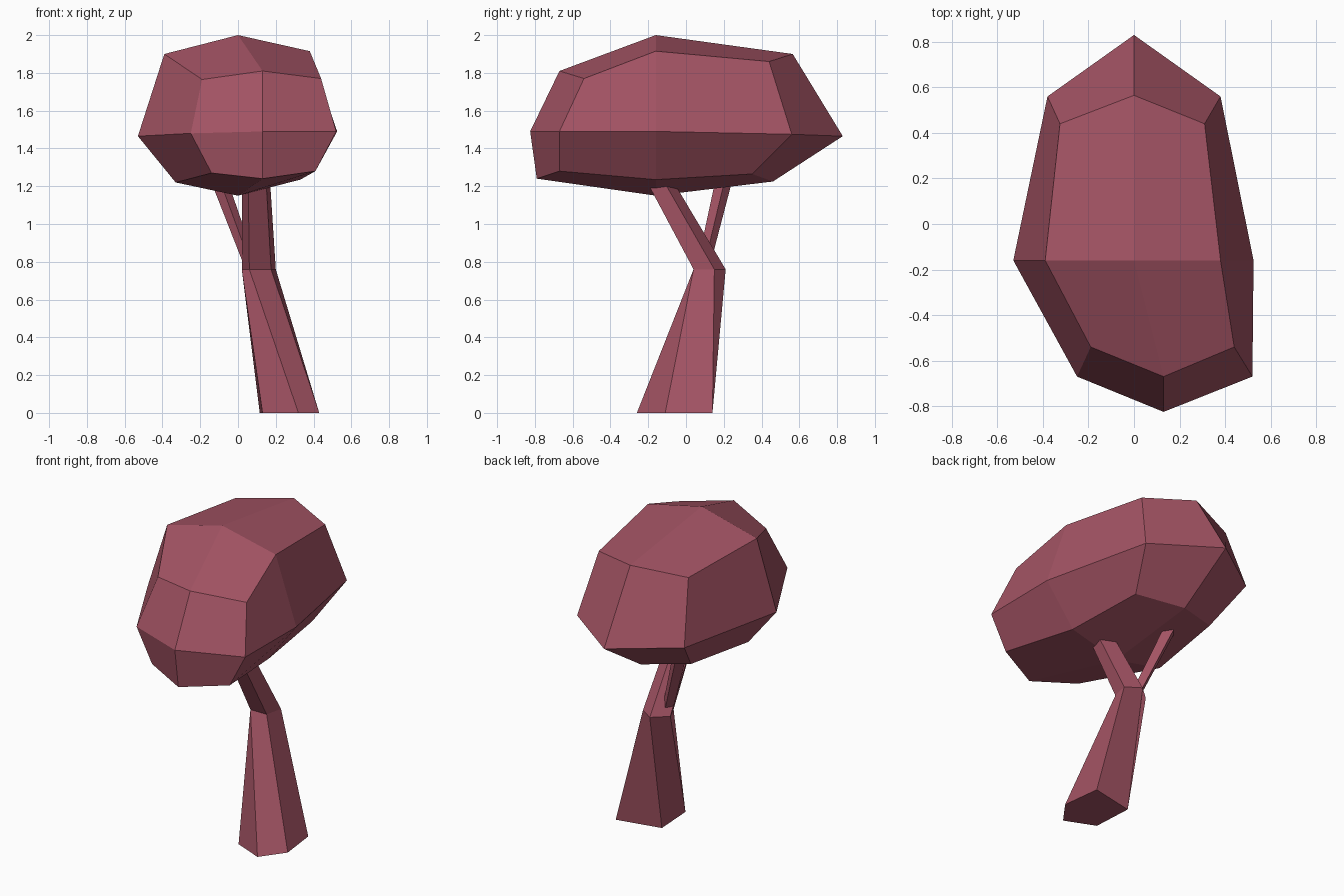
import bpy
from mathutils import Vector
from math import sin, cos, pi

if "Cube" in bpy.data.objects:
    bpy.data.objects.remove(bpy.data.objects["Cube"])

mat = bpy.data.materials.new("dusty red")
mat.diffuse_color = (0.37, 0.088, 0.128, 1)
mat.use_nodes = True
mat.node_tree.nodes["Principled BSDF"].inputs["Base Color"].default_value = mat.diffuse_color


def make_object(name, verts, faces):
    mesh = bpy.data.meshes.new(name)
    mesh.from_pydata(verts, [], faces)
    mesh.materials.append(mat)
    obj = bpy.data.objects.new(name, mesh)
    bpy.context.collection.objects.link(obj)
    return obj


def bridge(i, n):
    """Quads between ring i and ring i + 1 (counter-clockwise rings, going up)."""
    a, b = i * n, (i + 1) * n
    return [(a + k, a + (k + 1) % n, b + (k + 1) % n, b + k) for k in range(n)]


def loft(name, rings):
    n, m = len(rings[0]), len(rings)
    faces = [f for i in range(m - 1) for f in bridge(i, n)]
    faces += [tuple(reversed(range(n))), tuple(range((m - 1) * n, m * n))]
    return make_object(name, [v for r in rings for v in r], faces)


# Canopy: three eight-sided rings, closed by four quads around each pole
lower = [(0.33, -0.16, 1.235), (0.28, 0.35, 1.265), (0, 0.46, 1.225), (-0.28, 0.35, 1.26),
         (-0.33, -0.16, 1.22), (-0.14, -0.67, 1.27), (0.13, -0.79, 1.24), (0.41, -0.67, 1.28)]
middle = [(0.525, -0.16, 1.49), (0.38, 0.56, 1.475), (0, 0.83, 1.465), (-0.38, 0.56, 1.47),
          (-0.53, -0.16, 1.465), (-0.25, -0.67, 1.48), (0.13, -0.825, 1.49), (0.52, -0.67, 1.49)]
upper = [(0.38, -0.16, 1.915), (0.31, 0.44, 1.86), (0, 0.565, 1.9), (-0.325, 0.44, 1.86),
         (-0.39, -0.16, 1.9), (-0.19, -0.54, 1.765), (0.13, -0.67, 1.81), (0.44, -0.54, 1.77)]
verts = lower + middle + upper + [(0, -0.16, 1.15), (0, -0.16, 2.0)]
faces = bridge(0, 8) + bridge(1, 8)
for k in range(0, 8, 2):
    faces.append((24, (k + 2) % 8, k + 1, k))
    faces.append((25, 16 + k, 16 + k + 1, 16 + (k + 2) % 8))
make_object("canopy", verts, faces)

# Trunk: five-sided, leaning, bending forward into the main branch
base = [(0.13, -0.18, 0), (0.32, -0.26, 0), (0.43, -0.11, 0), (0.40, 0.14, 0), (0.115, 0.08, 0)]
bend = [(0.02, 0.13, 0.76), (0.06, 0.04, 0.76), (0.175, 0.04, 0.76),
        (0.20, 0.15, 0.76), (0.11, 0.21, 0.76)]
centre = Vector((0.11, 0.12, 0.76))
tip_centre = Vector((0.095, -0.15, 1.24))
tip = [tuple(tip_centre + (Vector(p) - centre) * 0.82) for p in bend]
loft("trunk", [base, bend, tip])


# Side branch: thin four-sided limb leaning back and left
def limb_ring(c, r):
    return [(c[0] + r * cos(k * pi / 2 + 0.1), c[1] + r * sin(k * pi / 2 + 0.1), c[2])
            for k in range(4)]


loft("side_branch", [limb_ring((0.055, 0.10, 0.81), 0.035),
                     limb_ring((-0.10, 0.20, 1.23), 0.045)])
